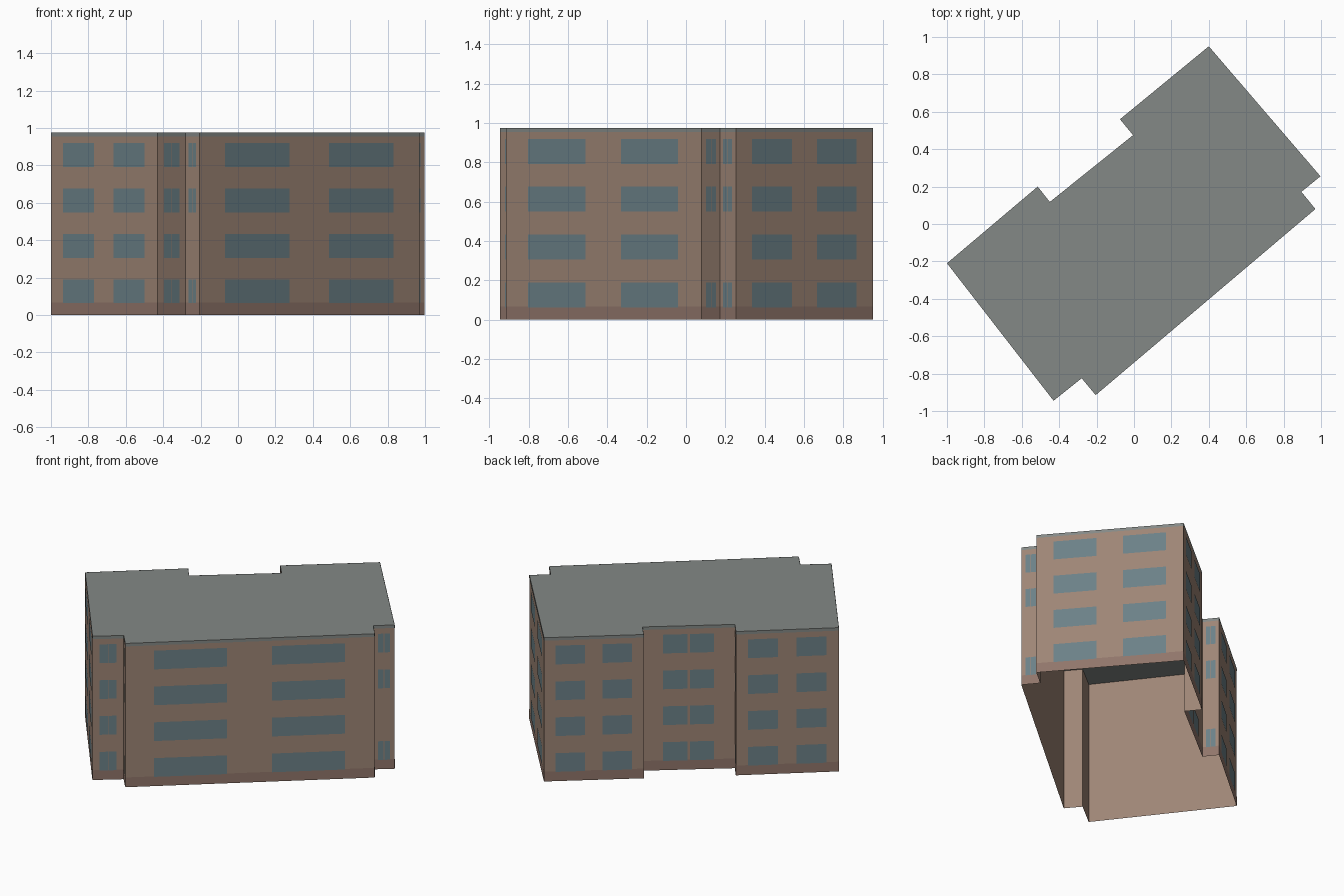
import bpy
from mathutils import Vector

if "Cube" in bpy.data.objects:
    bpy.data.objects.remove(bpy.data.objects["Cube"])

HEIGHT, BASE_TOP, TRIM_LOW = 0.975, 0.066, 0.955
FLOOR_STEP, WINDOW_LOW, WINDOW_TALL = 0.243, 0.063, 0.127

# Footprint corners, counter-clockwise from the left corner
PLAN = [Vector(p) for p in [
    (-1.0, -0.21), (-0.43, -0.945), (-0.28, -0.825), (-0.205, -0.915),
    (0.97, 0.08), (0.895, 0.172), (0.997, 0.255), (0.40, 0.95),
    (-0.075, 0.56), (-0.005, 0.475), (-0.45, 0.118), (-0.515, 0.20)]]
WALLS = list(zip(PLAN, PLAN[1:] + PLAN[:1]))

WIDE = [(0.115, 0.408), (0.588, 0.88)]    # two separate windows
PAIR = [(0.225, 0.487), (0.513, 0.775)]   # two sashes with a thin mullion
PAIR_WALLS = {1, 2, 4, 5, 8, 9, 10}


def material(name, rgb):
    mat = bpy.data.materials.new(name)
    mat.diffuse_color = (*rgb, 1)
    mat.use_nodes = True
    mat.node_tree.nodes["Principled BSDF"].inputs["Base Color"].default_value = mat.diffuse_color
    return mat


def make_object(name, polygons, mat):
    verts, faces = [], []
    for poly in polygons:
        faces.append(range(len(verts), len(verts) + len(poly)))
        verts += poly
    mesh = bpy.data.meshes.new(name)
    mesh.from_pydata(verts, [], [list(f) for f in faces])
    mesh.materials.append(mat)
    obj = bpy.data.objects.new(name, mesh)
    bpy.context.collection.objects.link(obj)
    return obj


def panel(wall, u0, u1, z0, z1, gap=0.0):
    """Upright rectangle spanning part of a wall, set outward by gap."""
    a, b = wall
    d = (b - a).normalized()
    out = Vector((d.y, -d.x)) * gap
    p, q = a.lerp(b, u0) + out, a.lerp(b, u1) + out
    return [(p.x, p.y, z0), (q.x, q.y, z0), (q.x, q.y, z1), (p.x, p.y, z1)]


brick = material("brick", (0.34, 0.235, 0.178))
plinth = material("plinth", (0.28, 0.18, 0.145))
glass = material("glass", (0.15, 0.22, 0.245))
slate = material("slate", (0.23, 0.25, 0.24))

# Open-bottomed wall shell and flat roof
make_object("walls", [panel(w, 0, 1, 0, HEIGHT) for w in WALLS], brick)
make_object("roof", [[(p.x, p.y, HEIGHT) for p in PLAN]], slate)

# Thin bands along the foot and the top of the walls
make_object("base_band", [panel(w, 0, 1, 0, BASE_TOP, 0.001) for w in WALLS], plinth)
make_object("roof_trim", [panel(w, 0, 1, TRIM_LOW, HEIGHT, 0.001) for w in WALLS], slate)

# Windows on four floors; the narrow return walls have none on the second
windows = []
for i, wall in enumerate(WALLS):
    narrow = (wall[1] - wall[0]).length < 0.15
    for floor in range(4):
        if narrow and floor == 1:
            continue
        low = WINDOW_LOW + floor * FLOOR_STEP
        for u0, u1 in (PAIR if i in PAIR_WALLS else WIDE):
            windows.append(panel(wall, u0, u1, low, low + WINDOW_TALL, 0.002))
make_object("windows", windows, glass)
